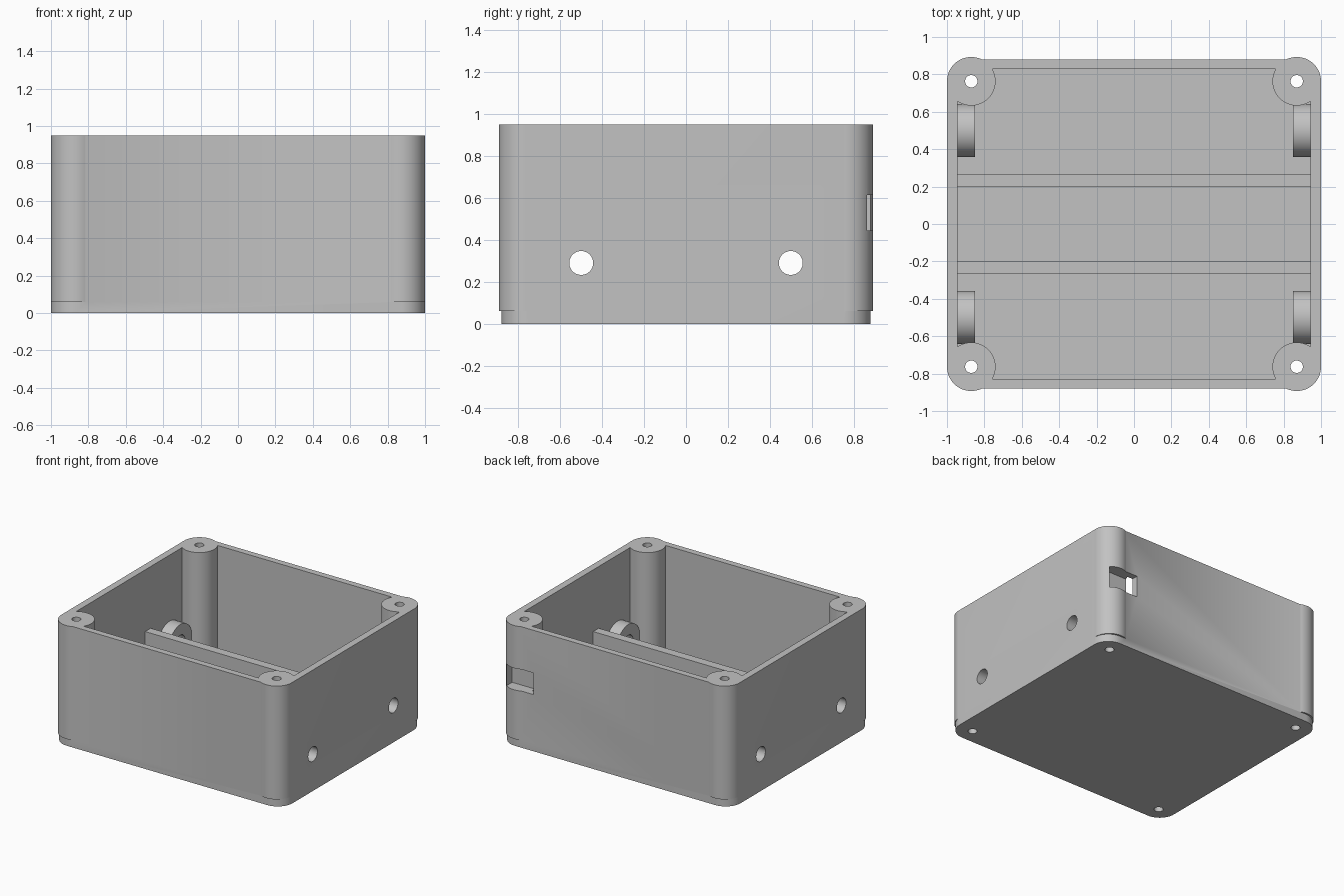
import bpy
import bmesh
from math import radians, pi, cos, sin
from mathutils import Matrix

cube = bpy.data.objects.get("Cube")
if cube:
    bpy.data.objects.remove(cube, do_unlink=True)

# Overall sizes
HEIGHT, FLOOR = 0.95, 0.06
HALF_X, HALF_Y = 1.0, 0.88
POST_X, POST_Y, POST_R = 0.87, 0.763, 0.13
INNER_X, INNER_Y = 0.945, 0.83
HOLE_Y, HOLE_Z = 0.5, 0.29
SIGNS = (-1, 1)

grey = bpy.data.materials.new("plain grey")
grey.use_nodes = True
colour = (0.54, 0.54, 0.54, 1)
grey.diffuse_color = colour
grey.node_tree.nodes["Principled BSDF"].inputs["Base Color"].default_value = colour


def finish(name, bm):
    """Turn a bmesh into a named object."""
    bmesh.ops.recalc_face_normals(bm, faces=bm.faces)
    mesh = bpy.data.meshes.new(name)
    bm.to_mesh(mesh)
    bm.free()
    mesh.materials.append(grey)
    obj = bpy.data.objects.new(name, mesh)
    bpy.context.scene.collection.objects.link(obj)
    return obj


def box(name, x0, x1, y0, y1, z0, z1):
    bm = bmesh.new()
    centre = Matrix.Translation(((x0 + x1) / 2, (y0 + y1) / 2, (z0 + z1) / 2))
    size = Matrix.Diagonal((x1 - x0, y1 - y0, z1 - z0, 1))
    bmesh.ops.create_cube(bm, size=1, matrix=centre @ size)
    return finish(name, bm)


def cylinder(name, centre, radius, length, axis="Z", segments=64):
    bm = bmesh.new()
    turn = Matrix.Rotation(pi / 2, 4, "Y") if axis == "X" else Matrix.Identity(4)
    bmesh.ops.create_cone(bm, cap_ends=True, segments=segments, radius1=radius,
                          radius2=radius, depth=length,
                          matrix=Matrix.Translation(centre) @ turn)
    return finish(name, bm)


def rounded_block(name, half_x, half_y, radius, height, steps=16):
    """Extrude a rectangle with rounded corners upward from the ground."""
    bm = bmesh.new()
    ring = []
    for quarter, (sx, sy) in enumerate(((1, 1), (-1, 1), (-1, -1), (1, -1))):
        for i in range(steps + 1):
            a = (quarter + i / steps) * pi / 2
            ring.append(bm.verts.new((sx * (half_x - radius) + radius * cos(a),
                                      sy * (half_y - radius) + radius * sin(a), 0)))
    face = bm.faces.new(ring)
    top = bmesh.ops.extrude_face_region(bm, geom=[face])["geom"]
    bmesh.ops.translate(bm, vec=(0, 0, height),
                        verts=[v for v in top if isinstance(v, bmesh.types.BMVert)])
    return finish(name, bm)


def combine(obj, tool, operation):
    """Apply a boolean and discard the tool object."""
    mod = obj.modifiers.new(operation.lower(), "BOOLEAN")
    mod.operation, mod.solver, mod.object = operation, "EXACT", tool
    bpy.context.view_layer.update()
    graph = bpy.context.evaluated_depsgraph_get()
    result = bpy.data.meshes.new_from_object(obj.evaluated_get(graph))
    obj.modifiers.clear()
    obj.data = result
    bpy.data.objects.remove(tool, do_unlink=True)


# Open-topped body
body = rounded_block("enclosure_body", HALF_X, HALF_Y, POST_R, HEIGHT)
combine(body, box("cavity", -INNER_X, INNER_X, -INNER_Y, INNER_Y, FLOOR, 1.2), "DIFFERENCE")

# Corner screw posts, standing slightly proud of the walls above the base
for sx in SIGNS:
    for sy in SIGNS:
        at = (sx * POST_X, sy * POST_Y, (FLOOR + HEIGHT) / 2)
        combine(body, cylinder("post", at, POST_R, HEIGHT - FLOOR), "UNION")
for sx in SIGNS:
    for sy in SIGNS:
        at = (sx * POST_X, sy * POST_Y, 0.5)
        combine(body, cylinder("screw_hole", at, 0.033, 2, segments=32), "DIFFERENCE")

# Side wall holes, drilled through both walls
for sy in SIGNS:
    drill = cylinder("side_hole", (0, sy * HOLE_Y, HOLE_Z), 0.057, 3, "X", 48)
    combine(body, drill, "DIFFERENCE")

# Slot in the back wall beside the left post
combine(body, box("slot", 0.71, 0.953, 0.797, 1.0, 0.445, 0.615), "DIFFERENCE")
parts = [body]

# Two upright divider rails across the floor
for sy, name in zip(SIGNS, ("front_rail", "back_rail")):
    y0, y1 = sorted((sy * 0.198, sy * 0.267))
    parts.append(box(name, -INNER_X, INNER_X, y0, y1, FLOOR, 0.465))

# Round bosses inside the side walls, around the side holes
for sx, side in zip(SIGNS, ("right", "left")):
    for sy, end in zip(SIGNS, ("front", "back")):
        at = (sx * 0.8975, sy * HOLE_Y, HOLE_Z)
        boss = cylinder(f"{side}_{end}_boss", at, 0.142, 0.095, "X")
        combine(boss, cylinder("bore", at, 0.057, 1, "X", 48), "DIFFERENCE")
        parts.append(boss)

# Smooth the round surfaces, keep the edges sharp
bpy.ops.object.select_all(action="DESELECT")
for part in parts:
    part.select_set(True)
bpy.context.view_layer.objects.active = body
bpy.ops.object.shade_smooth_by_angle(angle=radians(30))
